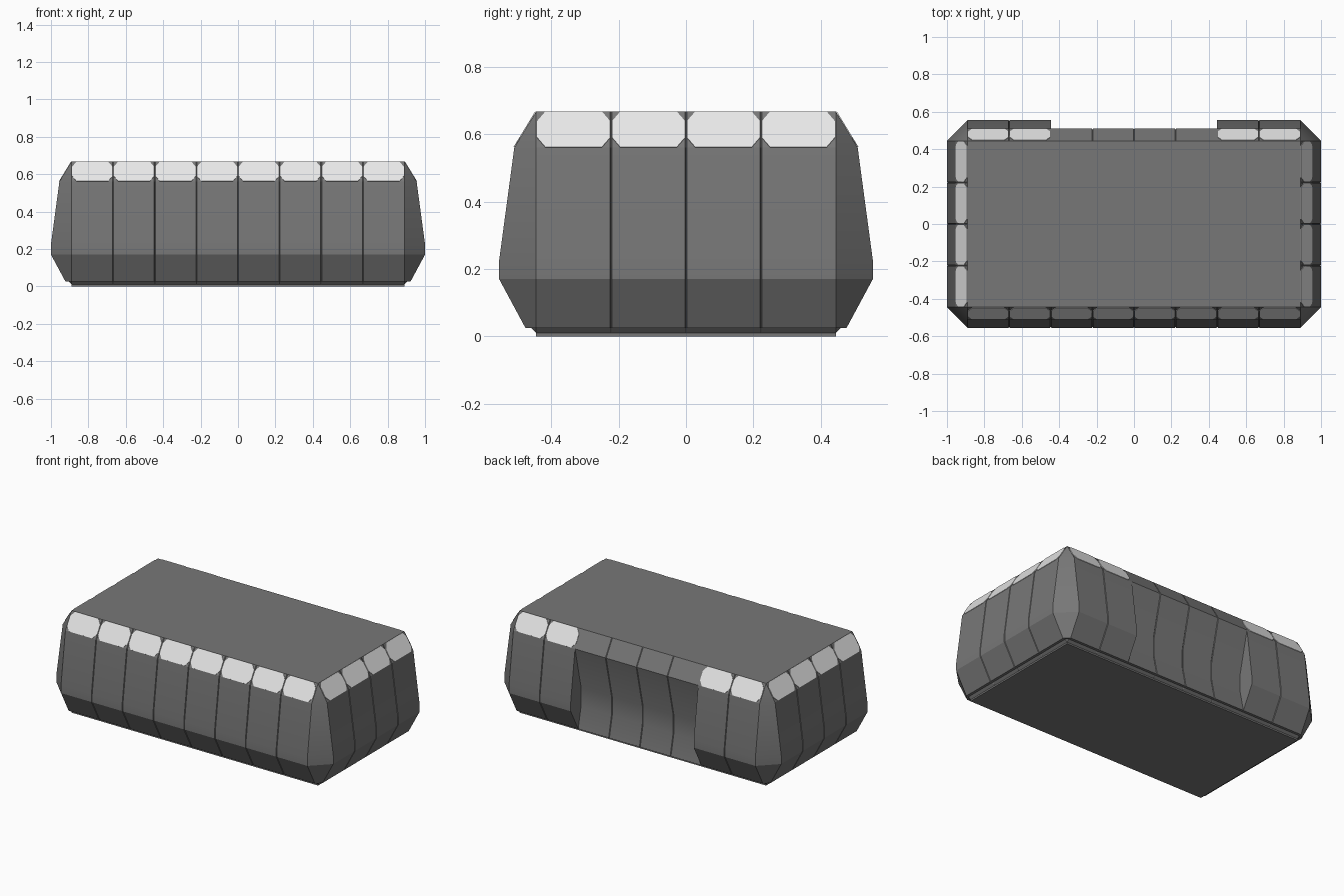
import bpy, bmesh, math
from mathutils import Vector

if "Cube" in bpy.data.objects:
    bpy.data.objects.remove(bpy.data.objects["Cube"])

HX, HY, TOP = 0.89, 0.445, 0.667
STEP = 0.2225

# Side cross-sections, bottom to top: (outward offset, height)
OUTER = [(0, 0), (0, .01), (.015, .025), (.032, .025), (.11, .17),
         (.11, .225), (.065, .56), (0, TOP)]
RECESS = [(0, 0), (0, .01), (.015, .025), (.032, .025), (.002, .165),
          (.002, .285), (.065, .56), (0, TOP)]


def material(name, rgb):
    m = bpy.data.materials.new(name)
    m.diffuse_color = (*rgb, 1)
    m.use_nodes = True
    m.node_tree.nodes["Principled BSDF"].inputs["Base Color"].default_value = m.diffuse_color
    return m


GREY = material("dark grey", (.185, .185, .185))
WHITE = material("light panel", (.85, .85, .85))


def finish(name, bm, mat, smooth=True):
    bmesh.ops.remove_doubles(bm, verts=bm.verts, dist=1e-5)
    me = bpy.data.meshes.new(name)
    bm.to_mesh(me)
    bm.free()
    ob = bpy.data.objects.new(name, me)
    bpy.context.collection.objects.link(ob)
    me.materials.append(mat)
    if smooth:
        bpy.context.view_layer.objects.active = ob
        ob.select_set(True)
        bpy.ops.object.shade_smooth_by_angle(angle=math.radians(20))
        ob.select_set(False)
    return ob


def side_frame(k):
    """Side k (0 front, 1 right, 2 back, 3 left) -> point function, half length."""
    a = k * math.pi / 2
    u = Vector((math.cos(a), math.sin(a), 0))
    n = Vector((math.sin(a), -math.cos(a), 0))
    half, depth = (HX, HY) if k % 2 == 0 else (HY, HX)
    return (lambda t, d, z: u * t + n * (depth + d) + Vector((0, 0, z))), half


def strip(name, k, t0, t1, profile, caps=False):
    """Run of hull panels with shallow grooves at each joint."""
    P, _ = side_frame(k)
    stations = [(t0, 0)]
    for i in range(1, round((t1 - t0) / STEP)):
        t = t0 + i * STEP
        stations += [(t - .003, 0), (t, .005), (t + .003, 0)]
    stations.append((t1, 0))
    bm = bmesh.new()
    rows = [[bm.verts.new(P(t, max(min(d, 0.0), d - dip), z)) for d, z in profile]
            for t, dip in stations]
    for a, b in zip(rows, rows[1:]):
        for i in range(len(profile) - 1):
            bm.faces.new((a[i], b[i], b[i + 1], a[i + 1]))
    if caps:
        bm.faces.new(rows[0])
        bm.faces.new(rows[-1][::-1])
    finish(name, bm, GREY)


def light_panels(name, k, t0, t1):
    """Thin plates with clipped corners on the upper slope."""
    P, _ = side_frame(k)
    d0, z0 = OUTER[-2]
    nd, nz = TOP - z0, d0
    ln = math.hypot(nd, nz)
    bm = bmesh.new()
    for i in range(round((t1 - t0) / STEP)):
        a, b = t0 + i * STEP + .003, t0 + (i + 1) * STEP - .003
        c, e = .024, .27
        shape = [(a + c, .01), (b - c, .01), (b, e), (b, 1 - e),
                 (b - c, .99), (a + c, .99), (a, 1 - e), (a, e)]
        low, high = [[bm.verts.new(P(t, d0 * (1 - s) + h * nd / ln,
                                     z0 + (TOP - z0) * s + h * nz / ln))
                      for t, s in shape] for h in (-.001, .003)]
        bm.faces.new(high)
        for j in range(8):
            m = (j + 1) % 8
            bm.faces.new((low[j], low[m], high[m], high[j]))
    finish(name, bm, WHITE, False)


# Inner block: flat roof and floor
bm = bmesh.new()
bmesh.ops.create_cube(bm, size=1)
for v in bm.verts:
    v.co = (v.co.x * 2 * HX, v.co.y * 2 * HY, (v.co.z + .5) * TOP)
finish("core_block", bm, GREY, False)

# Side walls and light upper plates
for k, label in ((0, "front"), (1, "right"), (3, "left")):
    h = side_frame(k)[1]
    strip(label + "_wall", k, -h, h, OUTER)
    light_panels(label + "_light_panels", k, -h, h)

# Back wall with recessed middle bay
for label, t0, t1 in (("right", -HX, -HX / 2), ("left", HX / 2, HX)):
    strip("back_wall_" + label, 2, t0, t1, OUTER, caps=True)
    light_panels("back_light_panels_" + label, 2, t0, t1)
strip("back_recess", 2, -HX / 2, HX / 2, RECESS)

# Chamfered corner pieces
for k in range(4):
    P, h = side_frame(k)
    Q, g = side_frame((k + 1) % 4)
    bm = bmesh.new()
    A = [bm.verts.new(P(h, d, z)) for d, z in OUTER]
    B = [bm.verts.new(Q(-g, d, z)) for d, z in OUTER]
    for i in range(1, len(OUTER) - 1):
        if i == 1:
            bm.faces.new((A[1], B[2], A[2]))
        elif i == len(OUTER) - 2:
            bm.faces.new((A[i], B[i], A[i + 1]))
        else:
            bm.faces.new((A[i], B[i], B[i + 1], A[i + 1]))
    finish("corner_%d" % (k + 1), bm, GREY)
